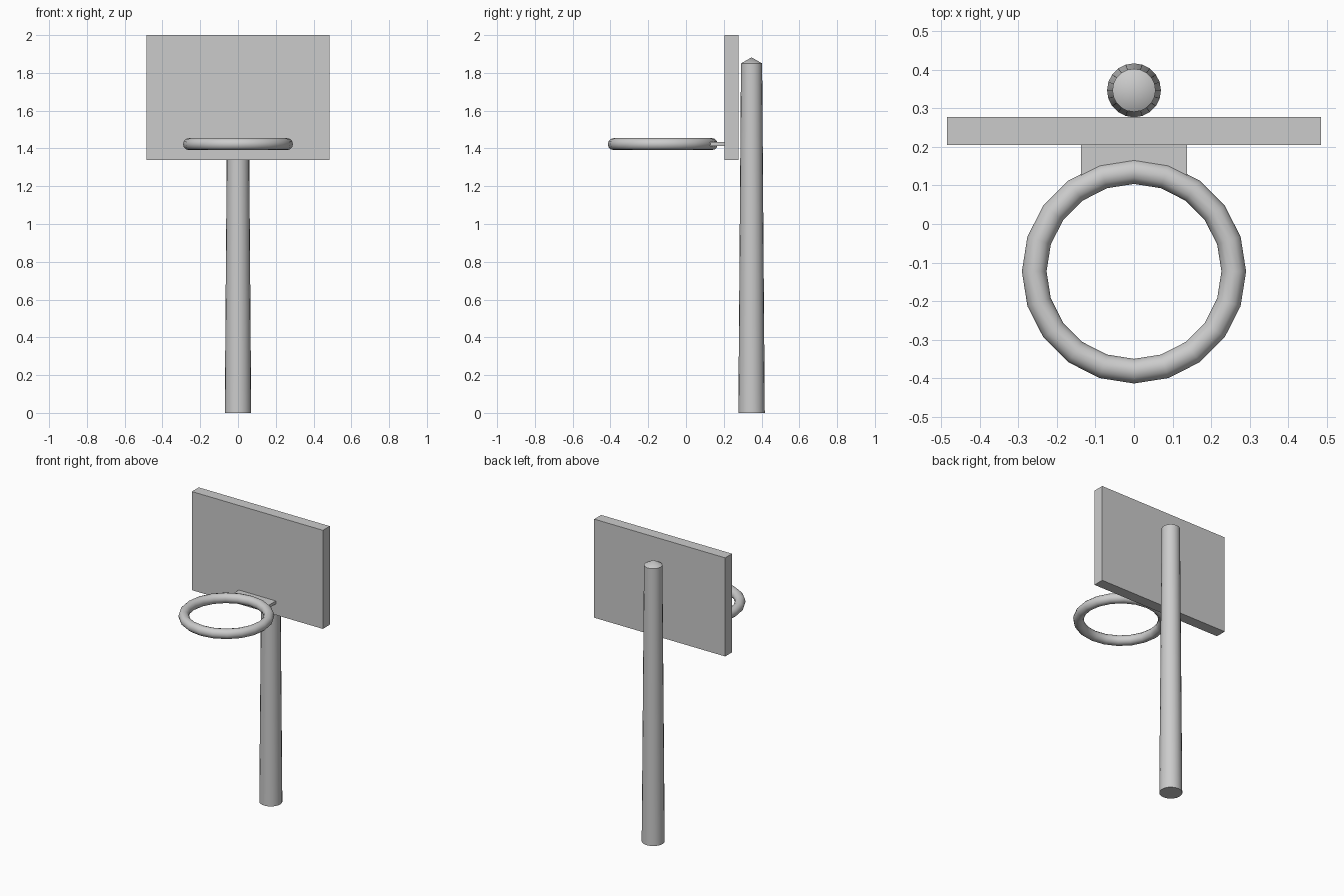
import bpy, bmesh, math

if "Cube" in bpy.data.objects:
    bpy.data.objects.remove(bpy.data.objects["Cube"])


def box(name, x, y, z):
    """Box from (min, max) ranges on each axis."""
    bpy.ops.mesh.primitive_cube_add(size=1, location=[(a + b) / 2 for a, b in (x, y, z)])
    ob = bpy.context.object
    ob.name = name
    ob.scale = [b - a for a, b in (x, y, z)]
    bpy.ops.object.transform_apply(location=False, rotation=False, scale=True)
    return ob


def smooth(ob, angle):
    bpy.ops.object.select_all(action='DESELECT')
    ob.select_set(True)
    bpy.context.view_layer.objects.active = ob
    bpy.ops.object.shade_smooth_by_angle(angle=math.radians(angle))


# Backboard and the flat bracket that carries the hoop
box("backboard", (-0.485, 0.485), (0.205, 0.278), (1.34, 2.0))
box("hoop_bracket", (-0.137, 0.137), (0.12, 0.205), (1.414, 1.434))

# Hoop ring
bpy.ops.mesh.primitive_torus_add(major_segments=20, minor_segments=12, major_radius=0.259,
                                 minor_radius=0.032, location=(0, -0.123, 1.423))
hoop = bpy.context.object
hoop.name = "hoop_ring"
smooth(hoop, 40)

# Tapered pole with a low pointed cap
SIDES = 20
bm = bmesh.new()
rings = []
for r, z in ((0.07, 0), (0.056, 1.85)):
    rings.append([bm.verts.new((r * math.cos(2 * math.pi * i / SIDES),
                                r * math.sin(2 * math.pi * i / SIDES), z))
                  for i in range(SIDES)])
tip = bm.verts.new((0, 0, 1.882))
bm.faces.new(rings[0][::-1])
for i in range(SIDES):
    j = (i + 1) % SIDES
    bm.faces.new((rings[0][i], rings[0][j], rings[1][j], rings[1][i]))
    bm.faces.new((rings[1][i], rings[1][j], tip))
mesh = bpy.data.meshes.new("pole")
bm.to_mesh(mesh)
bm.free()
pole = bpy.data.objects.new("pole", mesh)
pole.location = (0, 0.347, 0)
bpy.context.collection.objects.link(pole)
smooth(pole, 30)
